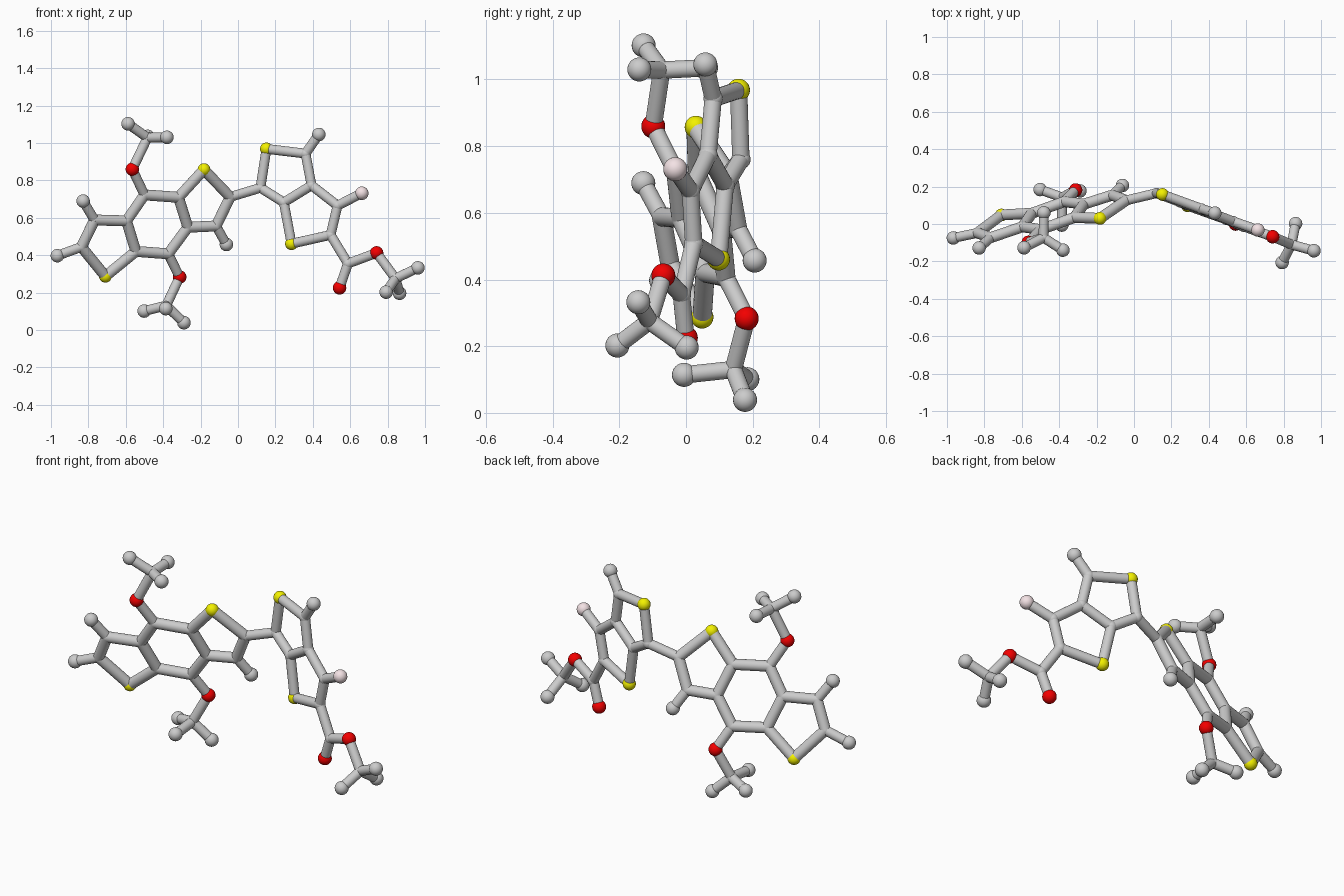
import bpy, bmesh
from mathutils import Vector

if "Cube" in bpy.data.objects:
    bpy.data.objects.remove(bpy.data.objects["Cube"])

ATOM_R, JOINT_R, BOND_R, CORE_R = 0.036, 0.029, 0.026, 0.029


def left(x, z):
    """Point on the plane of the left three-ring group."""
    return Vector((x, 0.382 + 0.333 * x - 0.34 * z, z))


def right(x, z):
    """Point on the plane of the right two-ring group."""
    return Vector((x, 0.191 - 0.362 * x + 0.0225 * z, z))


def material(name, color):
    m = bpy.data.materials.new(name)
    m.diffuse_color = (*color, 1)
    m.use_nodes = True
    m.node_tree.nodes["Principled BSDF"].inputs["Base Color"].default_value = m.diffuse_color
    return m


RED = material("red", (0.9, 0.0, 0.0))
YELLOW = material("yellow", (0.9, 0.88, 0.0))
PINK = material("pink", (0.9, 0.76, 0.78))

# Atom centres: left group
P = {
    "a1": left(-0.767, 0.588), "a2": left(-0.837, 0.444), "as": left(-0.709, 0.287),
    "a3": left(-0.546, 0.420), "a4": left(-0.596, 0.583),
    "b1": left(-0.500, 0.722), "b2": left(-0.318, 0.709),
    "b3": left(-0.268, 0.549), "b4": left(-0.373, 0.407),
    "cs": left(-0.182, 0.857), "c1": left(-0.042, 0.711), "c2": left(-0.117, 0.556),
    "ah1": left(-0.828, 0.689), "ah2": left(-0.966, 0.397), "ch": left(-0.062, 0.457),
    "o1": left(-0.565, 0.859), "o2": left(-0.312, 0.283),
    # Upper and lower branches
    "m1": Vector((-0.484, -0.073, 1.028)), "m1a": Vector((-0.588, -0.127, 1.102)),
    "m1b": Vector((-0.380, -0.140, 1.030)), "m1c": Vector((-0.482, 0.060, 1.035)),
    "m2": Vector((-0.384, 0.142, 0.130)), "m2a": Vector((-0.502, 0.184, 0.101)),
    "m2b": Vector((-0.289, 0.177, 0.039)), "m2c": Vector((-0.386, -0.006, 0.114)),
    # Right group
    "d1": right(0.120, 0.760), "ds": right(0.152, 0.968), "d2": right(0.361, 0.943),
    "d3": right(0.393, 0.773), "d4": right(0.245, 0.682), "dh": right(0.432, 1.045),
    "e1": right(0.532, 0.665), "e2": right(0.495, 0.508), "es": right(0.286, 0.461),
    "f": right(0.662, 0.731),
    # Tail branch
    "g": right(0.588, 0.355), "o3": right(0.543, 0.225), "o4": right(0.741, 0.412),
    "t": Vector((0.842, -0.110, 0.275)), "ta": Vector((0.962, -0.143, 0.332)),
    "tb": Vector((0.792, -0.206, 0.202)), "tc": Vector((0.864, 0.002, 0.196)),
}

CORE_CHAINS = ["a1 a2 as a3 a4 a1", "a4 b1 b2 b3 b4 a3", "b2 cs c1 c2 b3"]
CHAINS = ["a1 ah1", "a2 ah2", "c2 ch", "b1 o1 m1 m1a", "m1b m1 m1c",
          "b4 o2 m2 m2a", "m2b m2 m2c", "c1 d1 ds d2 d3 d4 d1", "d2 dh",
          "d3 e1 e2 es d4", "e1 f", "e2 g o4 t ta", "g o3", "tb t tc"]


def finish(bm, name, mat=None):
    me = bpy.data.meshes.new(name)
    bm.to_mesh(me)
    bm.free()
    ob = bpy.data.objects.new(name, me)
    bpy.context.collection.objects.link(ob)
    if mat:
        me.materials.append(mat)
    bpy.context.view_layer.objects.active = ob
    ob.select_set(True)
    bpy.ops.object.shade_smooth_by_angle()
    ob.select_set(False)


def ball(name, p, r, mat=None):
    bm = bmesh.new()
    bmesh.ops.create_uvsphere(bm, u_segments=24, v_segments=16, radius=r)
    bmesh.ops.translate(bm, verts=bm.verts, vec=p)
    finish(bm, name, mat)


def rod(name, a, b, r):
    bm = bmesh.new()
    bmesh.ops.create_cone(bm, cap_ends=True, segments=24, radius1=r, radius2=r,
                          depth=(b - a).length)
    bmesh.ops.rotate(bm, verts=bm.verts,
                     matrix=(b - a).to_track_quat('Z', 'Y').to_matrix())
    bmesh.ops.translate(bm, verts=bm.verts, vec=(a + b) / 2)
    finish(bm, name)


# Bonds
for chains, r, label in ((CORE_CHAINS, CORE_R, "core_bond"), (CHAINS, BOND_R, "bond")):
    for chain in chains:
        keys = chain.split()
        for k, n in zip(keys, keys[1:]):
            rod(label, P[k], P[n], r)

# Atoms
SPECIAL = {"as": ("sulfur_atom", YELLOW), "cs": ("sulfur_atom", YELLOW),
           "ds": ("sulfur_atom", YELLOW), "es": ("sulfur_atom", YELLOW),
           "o1": ("oxygen_atom", RED), "o2": ("oxygen_atom", RED),
           "o3": ("oxygen_atom", RED), "o4": ("oxygen_atom", RED),
           "f": ("fluorine_atom", PINK)}
ENDS = "ah1 ah2 ch dh m1a m1b m1c m2a m2b m2c ta tb tc".split()
for key, p in P.items():
    if key in SPECIAL:
        name, mat = SPECIAL[key]
        ball(name, p, 0.034 if mat is YELLOW else ATOM_R, mat)
    elif key in ENDS:
        ball("end_atom", p, ATOM_R)
    else:
        ball("carbon_joint", p, JOINT_R)
